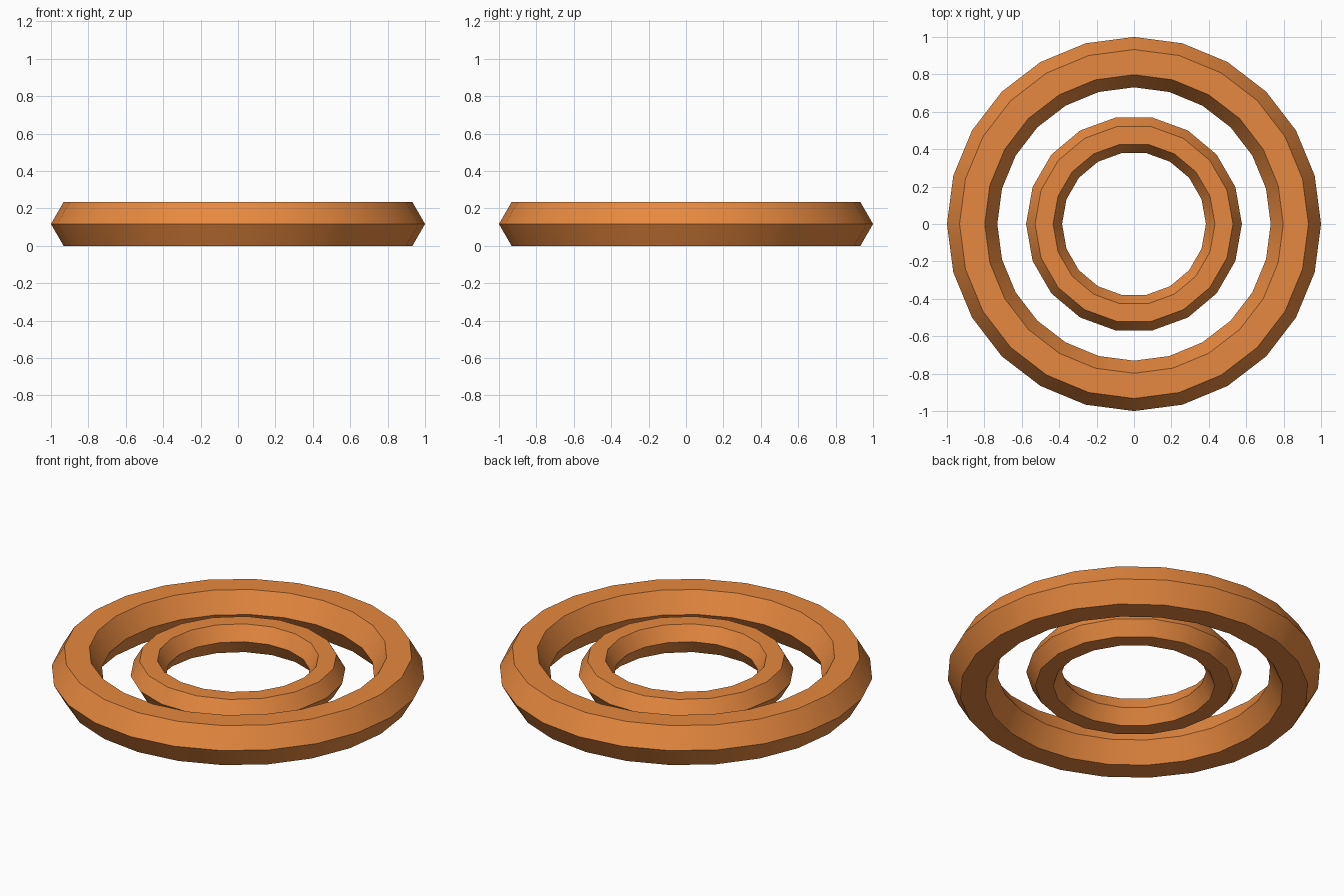
import bpy
from math import radians, sin

if "Cube" in bpy.data.objects:
    bpy.data.objects.remove(bpy.data.objects["Cube"])

orange = bpy.data.materials.new("orange")
orange.diffuse_color = (0.8, 0.25, 0.05, 1)
orange.use_nodes = True
orange.node_tree.nodes["Principled BSDF"].inputs["Base Color"].default_value = orange.diffuse_color

SCALE = 1 / 1.04
HEIGHT = 0.14 * SCALE * sin(radians(60))  # half height of the outer ring


def ring(name, major, minor, segments):
    """Hexagonal-section ring, smooth around its length, sharp along its ridges."""
    bpy.ops.mesh.primitive_torus_add(
        major_radius=major * SCALE, minor_radius=minor * SCALE,
        major_segments=segments, minor_segments=6, location=(0, 0, HEIGHT))
    ob = bpy.context.object
    ob.name = name
    ob.data.materials.append(orange)
    bpy.ops.object.shade_smooth_by_angle(angle=radians(30))


# Two concentric rings sharing one mid-plane
ring("outer_ring", 0.9, 0.14, 24)
ring("inner_ring", 0.5, 0.10, 18)
